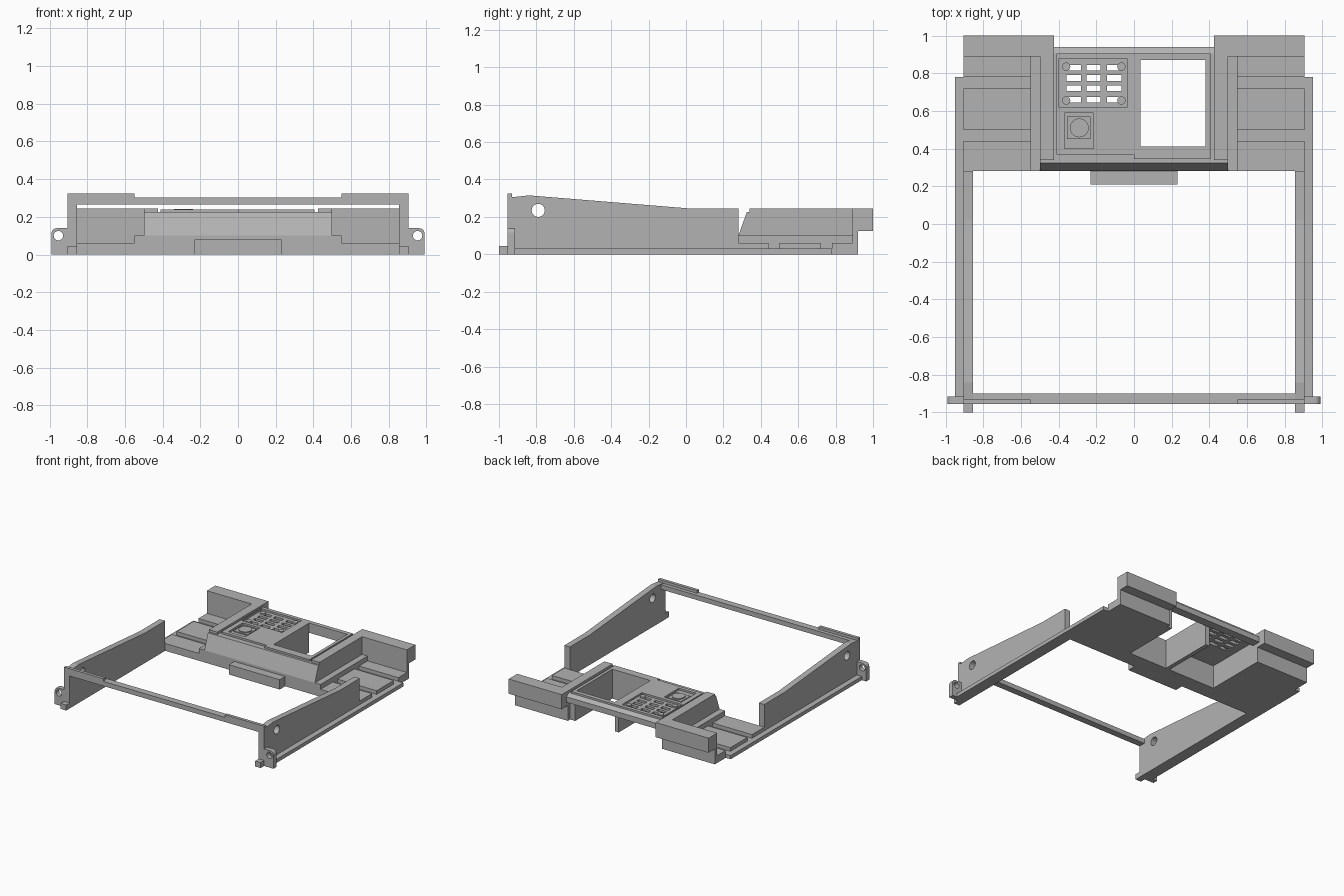
import bpy, bmesh, math
from mathutils import Matrix, Vector

cube = bpy.data.objects.get("Cube")
if cube:
    bpy.data.objects.remove(cube, do_unlink=True)

grey = bpy.data.materials.new("plain grey")
grey.use_nodes = True
colour = (0.45, 0.45, 0.45, 1)
grey.diffuse_color = colour
grey.node_tree.nodes["Principled BSDF"].inputs["Base Color"].default_value = colour


def finish(name, bm):
    bmesh.ops.recalc_face_normals(bm, faces=bm.faces)
    mesh = bpy.data.meshes.new(name)
    bm.to_mesh(mesh)
    bm.free()
    mesh.materials.append(grey)
    ob = bpy.data.objects.new(name, mesh)
    bpy.context.collection.objects.link(ob)
    return ob


def box(name, x, y, z):
    bm = bmesh.new()
    bmesh.ops.create_cube(bm, size=1)
    for v in bm.verts:
        v.co = Vector([(r[0] + r[1]) / 2 + c * (r[1] - r[0]) for r, c in zip((x, y, z), v.co)])
    return finish(name, bm)


def cylinder(name, centre, radius, depth, axis="Z"):
    turn = {"X": Matrix.Rotation(math.pi / 2, 4, "Y"), "Y": Matrix.Rotation(math.pi / 2, 4, "X"),
            "Z": Matrix.Identity(4)}[axis]
    bm = bmesh.new()
    bmesh.ops.create_cone(bm, cap_ends=True, segments=32, radius1=radius, radius2=radius,
                          depth=depth, matrix=Matrix.Translation(centre) @ turn)
    return finish(name, bm)


def prism(name, x, profile):
    """Extrude a (y, z) outline from x[0] to x[1]."""
    bm = bmesh.new()
    face = bm.faces.new([bm.verts.new((x[0], y, z)) for y, z in profile])
    side = bmesh.ops.extrude_face_region(bm, geom=[face])["geom"]
    bmesh.ops.translate(bm, vec=(x[1] - x[0], 0, 0),
                        verts=[g for g in side if isinstance(g, bmesh.types.BMVert)])
    return finish(name, bm)


def cut(ob, cutters):
    for c in cutters:
        m = ob.modifiers.new("cut", "BOOLEAN")
        m.operation, m.solver, m.object = "DIFFERENCE", "EXACT", c
    bpy.context.view_layer.update()
    ob_eval = ob.evaluated_get(bpy.context.evaluated_depsgraph_get())
    mesh = bpy.data.meshes.new_from_object(ob_eval)
    ob.modifiers.clear()
    ob.data = mesh
    for c in cutters:
        bpy.data.objects.remove(c, do_unlink=True)


# Parts repeated on both sides
for side, s in (("left", 1), ("right", -1)):
    def sbox(name, x, y, z):
        return box(side + "_" + name, sorted((s * x[0], s * x[1])), y, z)

    wall = prism(side + "_side_wall", sorted((s * .855, s * .905)),
                 [(-.955, 0), (.28, 0), (.28, .245), (.02, .245), (-.84, .315),
                  (-.93, .305), (-.955, .305)])
    cut(wall, [cylinder("cutter", (s * .88, -.79, .235), .035, .2, "X")])

    # Ear with rounded outer corner and a hole
    ear = sbox("ear", (.905, .99), (-.955, -.915), (0, .14))
    bm = bmesh.new()
    bm.from_mesh(ear.data)
    corner = [e for e in bm.edges if all(abs(v.co.x) > .98 and v.co.z > .1 for v in e.verts)]
    bmesh.ops.bevel(bm, geom=corner, offset=.03, segments=5, affect="EDGES", profile=.5)
    bm.to_mesh(ear.data)
    bm.free()
    cut(ear, [cylinder("cutter", (s * .953, -.935, .1), .025, .2, "Y")])

    sbox("foot", (.855, .905), (-1, -.955), (0, .045))
    sbox("flange", (.905, .95), (-.92, .78), (0, .03))
    sbox("beam_lip", (.55, .905), (-.955, -.93), (.3, .325))

    # Stepped rear deck
    sbox("deck", (.5, .905), (.28, .92), (0, .03))
    for i, y in enumerate(((.28, .44), (.5, .72), (.78, .89))):
        sbox(f"deck_step_{i + 1}", (.55, .905), y, (.03, .06))
    sbox("ledge", (.5, .55), (.28, .89), (.03, .1))
    sbox("rear_wall", (.425, .905), (.89, .92), (0, .245))
    sbox("rear_overhang", (.425, .905), (.92, 1), (.125, .245))
    sbox("console_side", (.425, .5), (.34, .89), (0, .245))

# Front beam
box("front_beam", (-.905, .905), (-.955, -.9), (.265, .303))

# Console body: slanted front, top deck, sloped back edge, divider
prism("console_front", (-.5, .5), [(.28, 0), (.28, .1), (.325, .225), (.41, .225), (.41, 0)])
box("front_tab", (-.23, .23), (.21, .28), (0, .08))
prism("console_back_edge", (-.425, .425),
      [(.87, .16), (.94, .16), (.94, .205), (.905, .225), (.87, .225)])
box("console_divider", (0, .035), (.41, .87), (0, .225))
box("opening_side", (.38, .425), (.41, .89), (0, .225))
deck = box("console_deck", (-.425, .425), (.41, .87), (.19, .225))
cols, rows = (-.32, -.215, -.105), (.83, .775, .72, .66)
slots = [box("cutter", (x - .038, x + .038), (y - .015, y + .015), (.1, .3))
         for x in cols for y in rows]
cut(deck, slots + [box("cutter", (.035, .38), (.405, .88), (.1, .3))])

# Top panels
left_panel = box("vent_panel", (-.41, 0), (.37, .905), (.225, .24))
cut(left_panel, [box("cutter", (-.4, -.035), (.62, .875), (.2, .3)),
                 box("cutter", (-.37, -.215), (.4, .59), (.2, .3))])
right_panel = box("opening_panel", (0, .405), (.345, .905), (.225, .24))
cut(right_panel, [box("cutter", (.035, .38), (.41, .87), (.2, .3))])

# Vent screws and round button
for x in (-.36, -.067):
    for y in (.655, .835):
        cylinder("vent_screw", (x, y, .218), .022, .036)
box("button_base", (-.355, -.23), (.45, .57), (.225, .233))
cylinder("round_button", (-.29, .51, .232), .05, .018)
